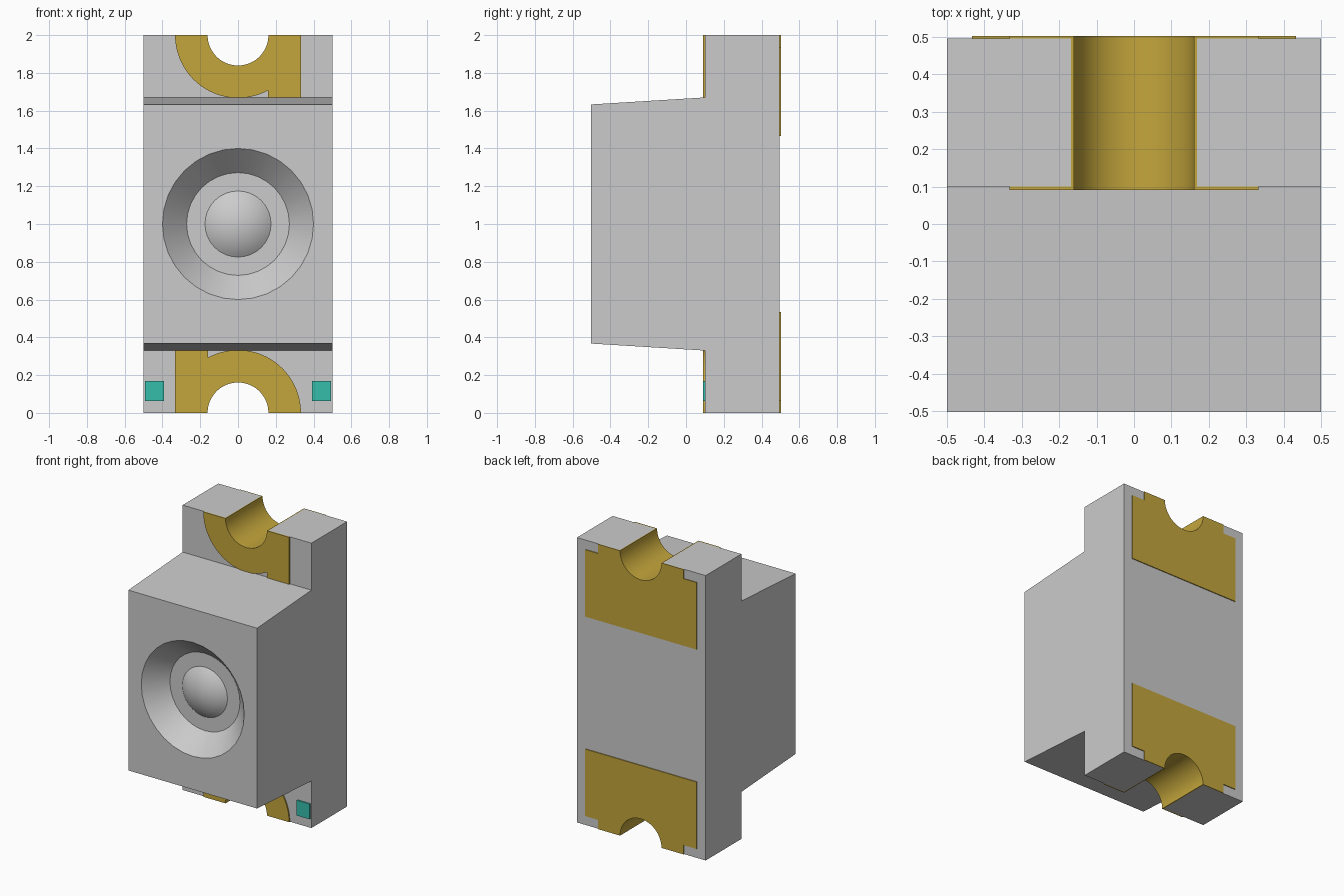
import bpy, bmesh, math
from mathutils import Matrix

cube = bpy.data.objects.get("Cube")
if cube:
    bpy.data.objects.remove(cube, do_unlink=True)


def material(name, rgb):
    m = bpy.data.materials.new(name)
    m.use_nodes = True
    m.diffuse_color = (*rgb, 1)
    m.node_tree.nodes["Principled BSDF"].inputs["Base Color"].default_value = (*rgb, 1)
    return m


GREY = material("light grey", (0.6, 0.6, 0.6))
GOLD = material("gold", (0.55, 0.38, 0.045))
TEAL = material("teal", (0.037, 0.51, 0.41))

FRONT, STEP, BACK = -0.502, 0.1, 0.496   # depths of the main faces
PAD_FRONT, PAD_BACK = 0.091, 0.502       # outer faces of the thin plating
R_HOLE, R_LINING, R_PAD = 0.168, 0.161, 0.333


def finish(name, bm, mat, smooth=True):
    bmesh.ops.recalc_face_normals(bm, faces=bm.faces)
    mesh = bpy.data.meshes.new(name)
    bm.to_mesh(mesh)
    bm.free()
    mesh.materials.append(mat)
    ob = bpy.data.objects.new(name, mesh)
    bpy.context.collection.objects.link(ob)
    if smooth:
        smooth_object(ob)
    return ob


def smooth_object(ob):
    bpy.ops.object.select_all(action='DESELECT')
    ob.select_set(True)
    bpy.context.view_layer.objects.active = ob
    bpy.ops.object.shade_smooth_by_angle(angle=math.radians(30))


def prism(name, pts, offset, mat):
    """Extrude a closed 3D outline along an offset vector."""
    bm = bmesh.new()
    face = bm.faces.new([bm.verts.new(p) for p in pts])
    ext = bmesh.ops.extrude_face_region(bm, geom=[face])
    verts = [v for v in ext["geom"] if isinstance(v, bmesh.types.BMVert)]
    bmesh.ops.translate(bm, verts=verts, vec=offset)
    return finish(name, bm, mat)


def plate(name, outline, y0, y1, mat, top=False):
    """Plate from an x-z outline; top=True turns it half round to the upper end."""
    pts = [(-x, y0, 2 - z) if top else (x, y0, z) for x, z in outline]
    return prism(name, pts, (0, y1 - y0, 0), mat)


def arc(r, a0, a1, n=32):
    angles = [math.radians(a0 + (a1 - a0) * i / n) for i in range(n + 1)]
    return [(r * math.cos(a), r * math.sin(a)) for a in angles]


def cone_along_y(name, r0, r1, y0, y1, z, segments):
    bm = bmesh.new()
    bmesh.ops.create_cone(bm, cap_ends=True, segments=segments,
                          radius1=r0, radius2=r1, depth=y1 - y0)
    bm.transform(Matrix.Translation((0, (y0 + y1) / 2, z)) @ Matrix.Rotation(-math.pi / 2, 4, 'X'))
    ob = finish(name, bm, GREY)
    ob.hide_render = True
    return ob


# Housing: stepped side profile with slightly tapered block
profile = [(BACK, 0), (BACK, 2), (STEP, 2), (STEP, 1.67),
           (FRONT, 1.633), (FRONT, 0.367), (STEP, 0.33), (STEP, 0)]
housing = prism("housing", [(-0.5, y, z) for y, z in profile], (1, 0, 0), GREY)

# Cut the conical reflector bowl and the two end notches
FLOOR, SLOPE = FRONT + 0.135, (0.4 - 0.272) / 0.135
cutters = [cone_along_y("bowl_cutter", 0.4 + 0.1 * SLOPE, 0.272, FRONT - 0.1, FLOOR, 1, 32)]
cutters += [cone_along_y("notch_cutter", R_HOLE, R_HOLE, 0, 0.7, z, 64) for z in (0, 2)]
bpy.ops.object.select_all(action='DESELECT')
bpy.context.view_layer.objects.active = housing
housing.select_set(True)
for c in cutters:
    mod = housing.modifiers.new("cut", 'BOOLEAN')
    mod.operation, mod.solver, mod.object = 'DIFFERENCE', 'EXACT', c
    bpy.ops.object.modifier_apply(modifier=mod.name)
for c in cutters:
    bpy.data.objects.remove(c, do_unlink=True)
smooth_object(housing)

# Lens: shallow dome on the bowl floor
LENS_R, LENS_H = 0.175, 0.06
sphere_r = (LENS_R ** 2 + LENS_H ** 2) / (2 * LENS_H)
edge = math.asin(LENS_R / sphere_r)
bm = bmesh.new()
path = [bm.verts.new((sphere_r * math.sin(edge * i / 8),
                      FLOOR - LENS_H + sphere_r * (1 - math.cos(edge * i / 8)), 1))
        for i in range(9)]
edges = [bm.edges.new(pair) for pair in zip(path, path[1:])]
bmesh.ops.spin(bm, geom=path + edges, cent=(0, 0, 1), axis=(0, 1, 0),
               angle=2 * math.pi, steps=32)
bmesh.ops.remove_doubles(bm, verts=bm.verts, dist=1e-4)
lens = finish("lens", bm, GREY)
# Face the open dome outwards
if sum(p.normal.y for p in lens.data.polygons) > 0:
    lens.data.flip_normals()

# Plated contacts at both ends
corner = math.degrees(math.acos(-0.16 / R_PAD))
notch = arc(R_LINING, 180, 0)
front_pad = arc(R_PAD, 0, corner) + [(-0.16, 0.332), (-R_PAD, 0.332), (-R_PAD, 0)] + notch
back_pad = [(0.333, 0), (0.333, 0.065), (0.433, 0.065), (0.433, 0.535),
            (-0.433, 0.535), (-0.433, 0.065), (-0.333, 0.065), (-0.333, 0)] + notch
lining = arc(R_HOLE, 0, 180) + notch
for end, top in (("lower", False), ("upper", True)):
    plate(end + "_front_contact", front_pad, PAD_FRONT, STEP, GOLD, top)
    plate(end + "_back_contact", back_pad, BACK, PAD_BACK, GOLD, top)
    plate(end + "_notch_lining", lining, PAD_FRONT, PAD_BACK, GOLD, top)

# Polarity marks on the lower front ledge
for side, s in (("left", 1), ("right", -1)):
    square = [(s * x, z) for x, z in ((0.392, 0.063), (0.492, 0.063), (0.492, 0.17), (0.392, 0.17))]
    plate(side + "_polarity_mark", square, PAD_FRONT, STEP, TEAL)
